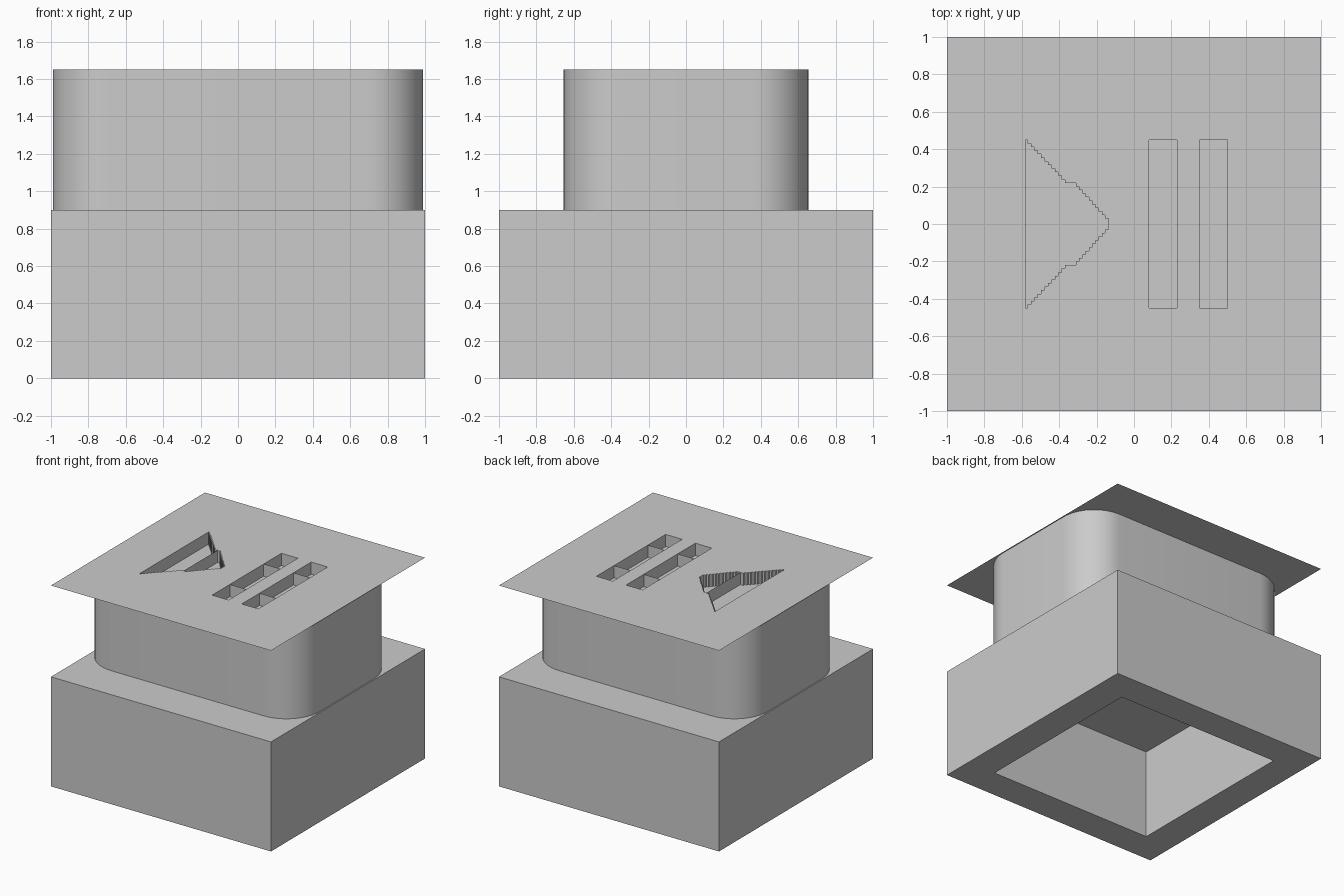
import bpy, bmesh, math

if "Cube" in bpy.data.objects:
    bpy.data.objects.remove(bpy.data.objects["Cube"], do_unlink=True)

BASE_TOP, TOP, DEPTH = 0.9, 1.65, 0.1
FLOOR = TOP - DEPTH

grey = bpy.data.materials.new("plain grey")
grey.use_nodes = True
colour = (0.6, 0.6, 0.6, 1)
grey.diffuse_color = colour
grey.node_tree.nodes["Principled BSDF"].inputs["Base Color"].default_value = colour


def finish(name, bm):
    mesh = bpy.data.meshes.new(name)
    bm.to_mesh(mesh)
    bm.free()
    mesh.materials.append(grey)
    obj = bpy.data.objects.new(name, mesh)
    bpy.context.collection.objects.link(obj)
    return obj


def add_walls(bm, outline, z_low, z_high, inward=False, floor=False):
    """Vertical walls along a counter-clockwise outline."""
    low = [bm.verts.new((x, y, z_low)) for x, y in outline]
    high = [bm.verts.new((x, y, z_high)) for x, y in outline]
    for i in range(len(outline)):
        j = (i + 1) % len(outline)
        quad = [low[i], low[j], high[j], high[i]]
        bm.faces.new(quad[::-1] if inward else quad)
    if floor:
        bm.faces.new(low)


def rectangle(x0, x1, y0, y1):
    return [(x0, y0), (x1, y0), (x1, y1), (x0, y1)]


def rounded_rectangle(hx, hy, r, steps=12):
    pts = []
    for k, (sx, sy) in enumerate([(1, 1), (-1, 1), (-1, -1), (1, -1)]):
        for i in range(steps + 1):
            a = math.pi / 2 * (k + i / steps)
            pts.append((sx * (hx - r) + r * math.cos(a), sy * (hy - r) + r * math.sin(a)))
    return pts


def stairs(x0, y0, x1, y1, steps):
    """Stepped diagonal from one point to another."""
    pts = []
    for i in range(steps):
        x = x0 + (x1 - x0) * i / steps
        ya = y0 + (y1 - y0) * i / steps
        yb = y0 + (y1 - y0) * (i + 1) / steps
        pts += [(x, ya), (x, yb)]
    return pts


# Base: a box with a square pocket in its underside
bm = bmesh.new()
bmesh.ops.create_cube(bm, size=2)
for v in bm.verts:
    v.co.z = BASE_TOP if v.co.z > 0 else 0
bm.normal_update()
under = [f for f in bm.faces if f.normal.z < -0.5]
bmesh.ops.inset_region(bm, faces=under, thickness=0.36)
bmesh.ops.inset_region(bm, faces=under, thickness=0, depth=-0.735)
finish("base_box", bm)

# Rounded body between the base and the top sheet
bm = bmesh.new()
add_walls(bm, rounded_rectangle(0.99, 0.655, 0.3), BASE_TOP, TOP)
body = finish("rounded_body", bm)
bpy.context.view_layer.objects.active = body
body.select_set(True)
bpy.ops.object.shade_smooth_by_angle(angle=math.radians(30))

# Outlines of the recesses: a stepped triangle and two bars
upper = [(-0.58, 0.45)] + stairs(-0.57, 0.45, -0.35, 0.22, 12)
upper += stairs(-0.31, 0.22, -0.12, 0.01, 11)
triangle = [(x, -y) for x, y in upper] + upper[::-1]
bars = [rectangle(x, x + 0.15, -0.45, 0.45) for x in (0.08, 0.35)]
recesses = [triangle] + bars

# Top sheet with the recess openings
bm = bmesh.new()
edges = []
for outline in [rectangle(-1, 1, -1, 1)] + recesses:
    ring = [bm.verts.new((x, y, TOP)) for x, y in outline]
    edges += [bm.edges.new((ring[i - 1], ring[i])) for i in range(len(ring))]
bmesh.ops.triangle_fill(bm, edges=edges, use_beauty=True, normal=(0, 0, 1))
for f in bm.faces:
    f.normal_update()
    if f.normal.z < 0:
        f.normal_flip()
finish("top_sheet", bm)

# Recess walls and floors
for name, outline in zip(("triangle_recess", "left_bar_recess", "right_bar_recess"), recesses):
    bm = bmesh.new()
    add_walls(bm, outline, FLOOR, TOP, inward=True, floor=True)
    finish(name, bm)

# Thin dividers inside the recesses
dividers = [((-0.34, -0.22), (-0.34, 0.22))]
dividers += [((x, y), (x + 0.15, y)) for x in (0.08, 0.35) for y in (-0.22, 0.22)]
bm = bmesh.new()
for a, b in dividers:
    bm.faces.new([bm.verts.new((*p, z)) for p, z in
                  ((a, FLOOR), (b, FLOOR), (b, TOP), (a, TOP))])
finish("recess_dividers", bm)
